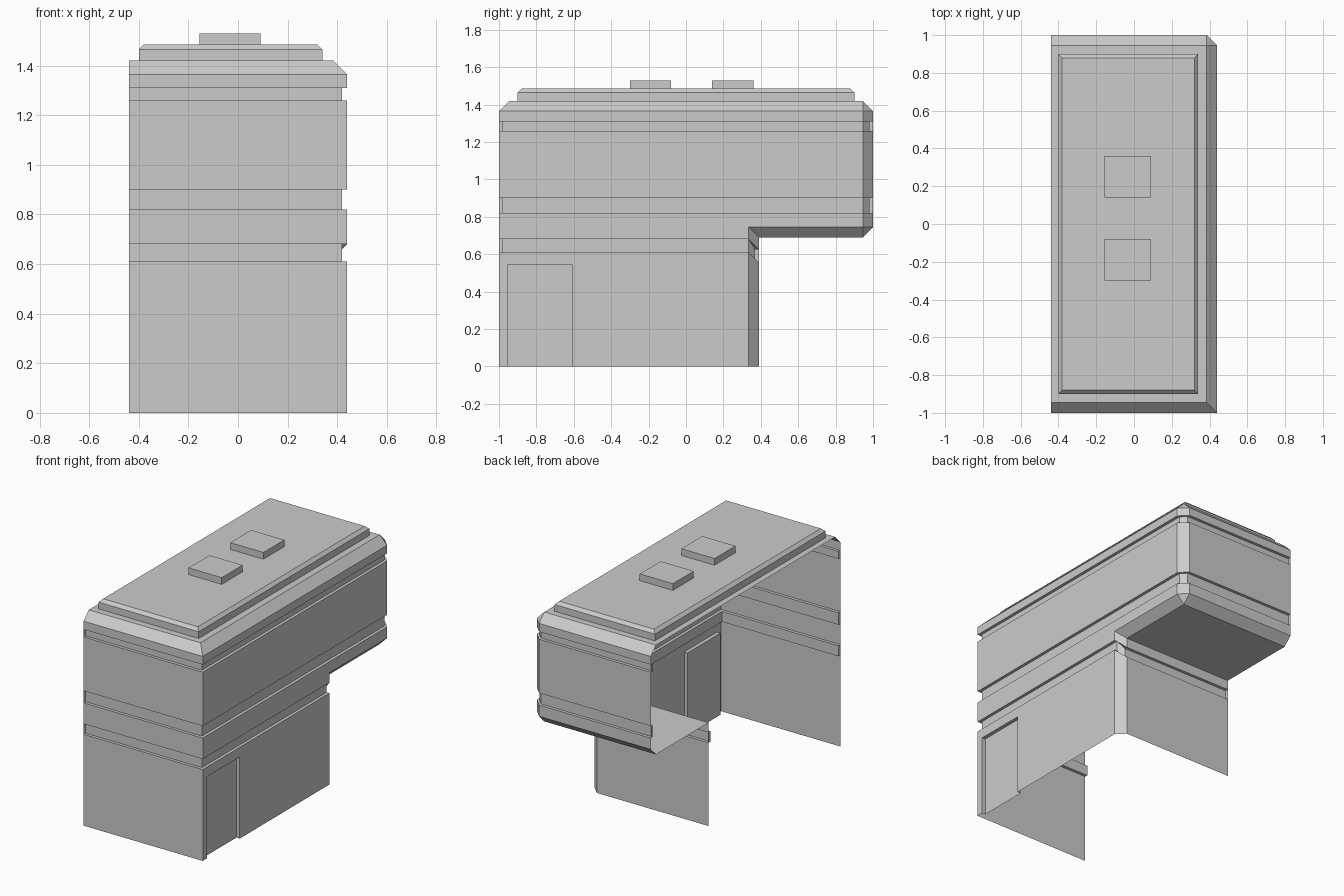
import bpy, bmesh

if "Cube" in bpy.data.objects:
    bpy.data.objects.remove(bpy.data.objects["Cube"])

L, R, C = -0.44, 0.44, 0.055     # open left edge, right wall, chamfer size
G = 0.02                         # groove depth


def make(name, faces):
    """Build a mesh object from a list of polygons given as coordinates."""
    bm = bmesh.new()
    for f in faces:
        bm.faces.new([bm.verts.new(p) for p in f])
    bmesh.ops.remove_doubles(bm, verts=bm.verts, dist=1e-4)
    me = bpy.data.meshes.new(name)
    bm.to_mesh(me)
    bm.free()
    ob = bpy.data.objects.new(name, me)
    bpy.context.collection.objects.link(ob)
    return ob


def ring(z, d, back, drop):
    """Wall outline at one height, inset by d, with a chamfered rear corner."""
    zb = z - drop if z > 0 else 0
    return [(L, -1 + d, z), (R - d, -1 + d, z), (R - d, back - C, z),
            (R - C, back - d, zb), (L, back - d, zb)]


def walls(levels, back, drop=0, skip=None):
    """Stack outlines into wall strips; close the groove ends on the open side."""
    faces = []
    rings = [ring(z, d, back, drop) for z, d in levels]
    for k, (a, b) in enumerate(zip(rings, rings[1:])):
        for i in range(4):
            if (k, i) != skip:
                faces.append([a[i], a[i + 1], b[i + 1], b[i]])
        if levels[k][1] == levels[k + 1][1] == G:
            for i, s in ((0, -1), (4, 1)):
                p, q = a[i], b[i]
                cap = [p, q, (L, q[1] + s * G, q[2]), (L, p[1] + s * G, p[2])]
                faces.append(cap if s < 0 else cap[::-1])
    return faces


# Upper storey walls with two grooves and a sloped top edge
make("upper_walls", walls(
    [(0.745, 0), (0.82, 0), (0.82, G), (0.90, G), (0.90, 0), (1.26, 0),
     (1.26, G), (1.31, G), (1.31, 0), (1.365, 0), (1.42, C)], 1.0))

# Lower storey walls; the rear wall sits lower by the chamfer height
B = 0.39
lower = walls([(0, 0), (0.61, 0), (0.61, G), (0.68, G), (0.68, 0), (0.745, 0)],
              B, C, skip=(0, 1))


def side(y0, y1, z0, z1, x=R):
    return [(x, y0, z0), (x, y1, z0), (x, y1, z1), (x, y0, z1)]


# Side wall around the doorway
D0, D1, DZ, DX = -0.955, -0.61, 0.545, R - 0.025
lower += [side(-1, D0, 0, 0.61), side(D0, D1, DZ, 0.61), side(D1, B - C, 0, 0.61)]
make("lower_walls", lower)

# Recessed door with jambs and lintel
make("door", [
    side(D0, D1, 0, DZ, DX),
    [(R, D0, 0), (R, D0, DZ), (DX, D0, DZ), (DX, D0, 0)],
    [(R, D1, DZ), (R, D1, 0), (DX, D1, 0), (DX, D1, DZ)],
    [(R, D0, DZ), (R, D1, DZ), (DX, D1, DZ), (DX, D0, DZ)]])

# Overhang underside with sloped side, rear and corner
zt, zl, xi, yi = 0.745, 0.69, R - C, 1 - C
make("overhang_underside", [
    [(L, B, zl), (L, yi, zl), (xi, yi, zl), (xi, B, zl)],
    [(R, B - C, zt), (xi, B, zl), (xi, yi, zl), (R, yi, zt)],
    [(xi, 1, zt), (xi, yi, zl), (L, yi, zl), (L, 1, zt)],
    [(R, yi, zt), (xi, yi, zl), (xi, 1, zt)]])

# Flat roof
make("roof", [[(L, -yi, 1.42), (xi, -yi, 1.42), (xi, yi, 1.42), (L, yi, 1.42)]])


def stack(name, x0, x1, y0, y1, levels):
    """Closed block from rectangular outlines (z, inset)."""
    rs = [[(x0 + d, y0 + d, z), (x1 - d, y0 + d, z),
           (x1 - d, y1 - d, z), (x0 + d, y1 - d, z)] for z, d in levels]
    faces = [rs[0][::-1], rs[-1]]
    for a, b in zip(rs, rs[1:]):
        faces += [[a[i], a[(i + 1) % 4], b[(i + 1) % 4], b[i]] for i in range(4)]
    make(name, faces)


# Raised roof slab with bevelled rim, and two roof hatches
stack("roof_slab", -0.40, 0.34, -0.90, 0.90, [(1.42, 0), (1.465, 0), (1.485, 0.02)])
for n, y in (("front", -0.30), ("rear", 0.14)):
    stack(n + "_roof_hatch", -0.155, 0.09, y, y + 0.22, [(1.485, 0), (1.53, 0)])
